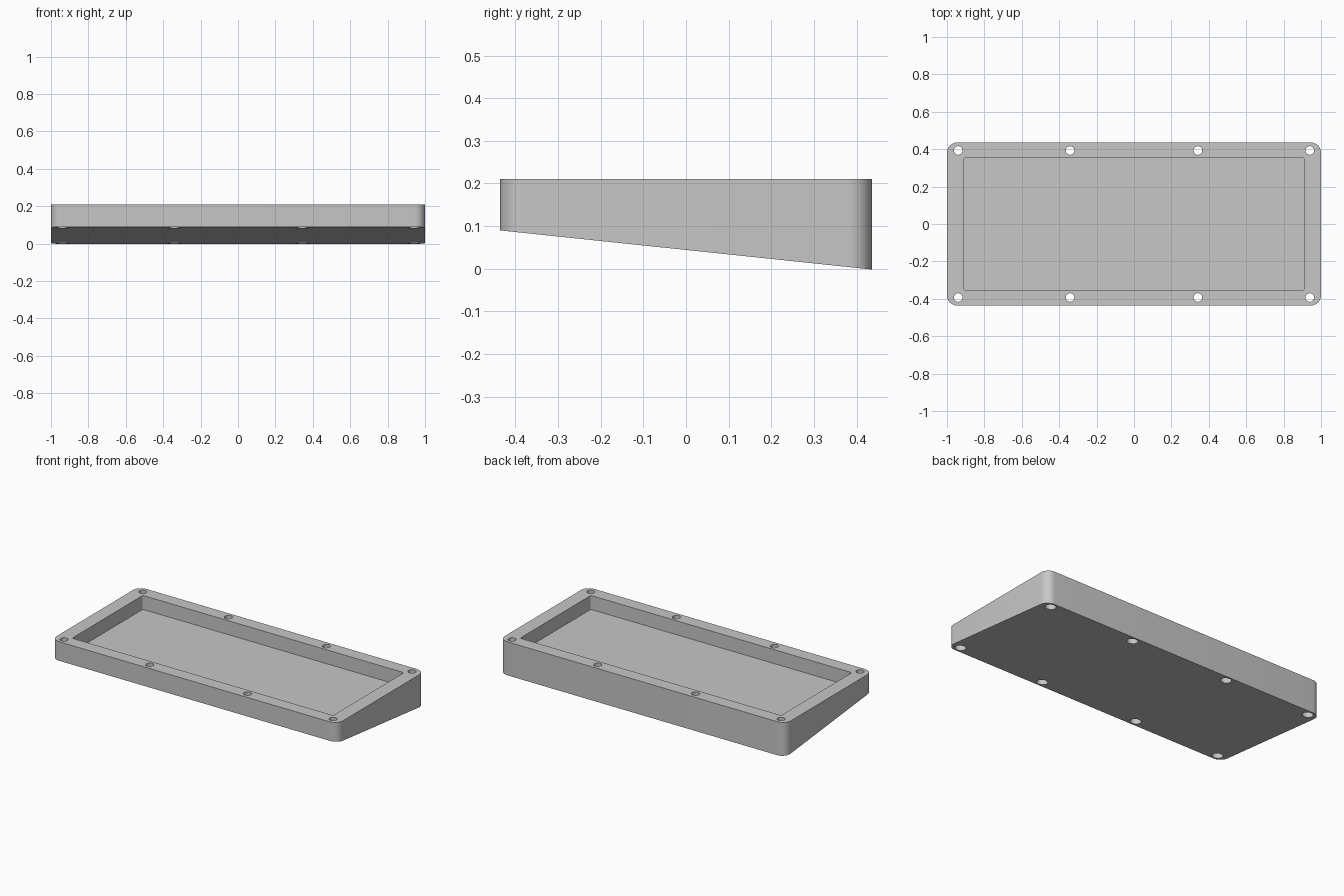
import bpy, bmesh, math

cube = bpy.data.objects.get("Cube")
if cube:
    bpy.data.objects.remove(cube)

HALF_X, HALF_Y, TOP = 1.0, 0.436, 0.21
SLOPE = math.tan(math.radians(6))


def underside(y):
    return SLOPE * (0.42 - y)


def rounded_rect(hx, hy, r, steps):
    """Outline of a rounded rectangle, counter-clockwise."""
    points = []
    for corner, (sx, sy) in enumerate([(1, 1), (-1, 1), (-1, -1), (1, -1)]):
        for i in range(steps + 1):
            a = math.pi / 2 * (corner + i / steps)
            points.append((sx * (hx - r) + r * math.cos(a),
                           sy * (hy - r) + r * math.sin(a)))
    return points


def circle(cx, cy, r, n=32):
    return [(cx + r * math.cos(math.tau * i / n),
             cy + r * math.sin(math.tau * i / n)) for i in range(n)]


def prism(bm, outline, bottom, top):
    """Closed prism; bottom is a function of y. Returns the bottom face."""
    low = [bm.verts.new((x, y, bottom(y))) for x, y in outline]
    high = [bm.verts.new((x, y, top)) for x, y in outline]
    n = len(outline)
    for i in range(n):
        j = (i + 1) % n
        bm.faces.new((low[i], low[j], high[j], high[i]))
    bm.faces.new(high)
    return bm.faces.new(low[::-1])


def to_object(bm, name):
    mesh = bpy.data.meshes.new(name)
    bm.normal_update()
    bm.to_mesh(mesh)
    bm.free()
    obj = bpy.data.objects.new(name, mesh)
    bpy.context.scene.collection.objects.link(obj)
    return obj


# Wedge body with rounded corners and a rounded lower edge
bm = bmesh.new()
base = prism(bm, rounded_rect(HALF_X, HALF_Y, 0.055, 10), underside, TOP)
bmesh.ops.bevel(bm, geom=list(base.edges), offset=0.018, segments=5,
                profile=0.5, affect='EDGES', clamp_overlap=False)
case = to_object(bm, "wedge_case")

# Cutters: tray pocket with screw holes, then wider screw head recesses below
screws = [(x, y) for x in (-0.94, -0.342, 0.342, 0.94) for y in (-0.393, 0.393)]
bm = bmesh.new()
prism(bm, rounded_rect(0.912, 0.353, 0.01, 5), lambda y: 0.122, 0.3)
for x, y in screws:
    prism(bm, circle(x, y, 0.023), lambda y: -0.1, 0.3)
pocket_cutter = to_object(bm, "pocket_and_hole_cutter")

bm = bmesh.new()
for x, y in screws:
    prism(bm, circle(x, y, 0.032), lambda y: -0.1, 0.15)
recess_cutter = to_object(bm, "screw_recess_cutter")

bpy.ops.object.select_all(action='DESELECT')
bpy.context.view_layer.objects.active = case
case.select_set(True)
for cutter in (pocket_cutter, recess_cutter):
    cutter.hide_render = True
    mod = case.modifiers.new(cutter.name, 'BOOLEAN')
    mod.operation = 'DIFFERENCE'
    mod.solver = 'EXACT'
    mod.object = cutter
    bpy.ops.object.modifier_apply(modifier=mod.name)
    bpy.data.objects.remove(cutter)

# Plain grey finish
grey = bpy.data.materials.new("light_grey")
grey.use_nodes = True
colour = (0.57, 0.57, 0.57, 1)
grey.diffuse_color = colour
grey.node_tree.nodes["Principled BSDF"].inputs["Base Color"].default_value = colour
case.data.materials.clear()
case.data.materials.append(grey)

bpy.ops.object.shade_smooth_by_angle(angle=math.radians(30))
